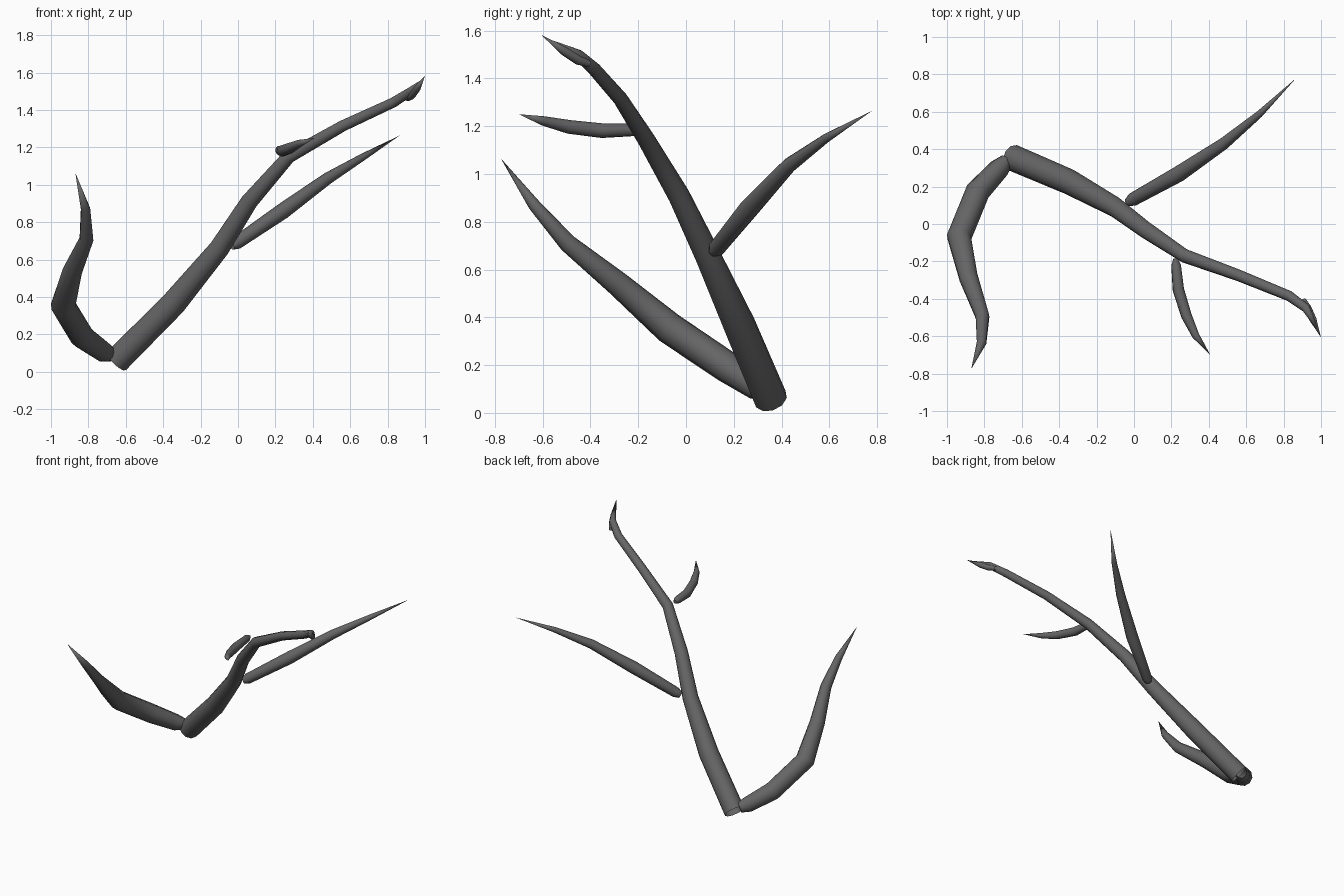
import bpy, bmesh, math
from mathutils import Vector

SIDES = 10

# Dark grey horn
horn = bpy.data.materials.new("dark_horn")
horn.diffuse_color = (0.13, 0.13, 0.13, 1)


def tine(name, pts):
    """Tapered open-based tube through (x, y, z, radius); the last point is the tip."""
    pos = [Vector(p[:3]) for p in pts]
    bm = bmesh.new()
    rings, ref = [], None
    for i, p in enumerate(pos[:-1]):
        t = (pos[i + 1] - p).normalized()
        if i:
            t = (t + (p - pos[i - 1]).normalized()).normalized()
        # carry the previous frame along to avoid twisting
        ref = t.orthogonal() if ref is None else ref - t * ref.dot(t)
        ref.normalize()
        side = t.cross(ref)
        r = pts[i][3]
        ring = []
        for k in range(SIDES):
            a = 2 * math.pi * k / SIDES
            ring.append(bm.verts.new(p + r * (math.cos(a) * ref + math.sin(a) * side)))
        rings.append(ring)
    for a, b in zip(rings, rings[1:]):
        for k in range(SIDES):
            n = (k + 1) % SIDES
            bm.faces.new((a[k], a[n], b[n], b[k]))
    tip = bm.verts.new(pos[-1])
    for k in range(SIDES):
        bm.faces.new((rings[-1][k], rings[-1][(k + 1) % SIDES], tip))
    me = bpy.data.meshes.new(name)
    bm.to_mesh(me)
    bm.free()
    me.materials.append(horn)
    ob = bpy.data.objects.new(name, me)
    bpy.context.collection.objects.link(ob)
    bpy.ops.object.select_all(action='DESELECT')
    ob.select_set(True)
    bpy.context.view_layer.objects.active = ob
    bpy.ops.object.shade_smooth_by_angle(angle=math.radians(40))
    return ob


# Main antler beam
tine("main_beam", [
    (-0.65, 0.355, 0.058, 0.071), (-0.345, 0.225, 0.365, 0.068),
    (-0.10, 0.09, 0.66, 0.054), (0.06, -0.03, 0.91, 0.046),
    (0.27, -0.17, 1.15, 0.037), (0.56, -0.275, 1.315, 0.031),
    (0.83, -0.385, 1.44, 0.028), (0.92, -0.45, 1.497, 0.024),
    (0.995, -0.59, 1.57, 0)])

# Long tine curling from the base
tine("brow_tine", [
    (-0.68, 0.34, 0.09, 0.038), (-0.72, 0.298, 0.108, 0.056),
    (-0.835, 0.175, 0.19, 0.066),
    (-0.935, -0.07, 0.355, 0.067), (-0.885, -0.285, 0.54, 0.052),
    (-0.81, -0.495, 0.71, 0.038), (-0.815, -0.635, 0.87, 0.026),
    (-0.87, -0.775, 1.065, 0)])

# Straight tine toward the back right, rounded at its base
tine("back_tine", [
    (-0.035, 0.115, 0.672, 0.022), (-0.008, 0.13, 0.69, 0.036),
    (0.24, 0.268, 0.86, 0.043),
    (0.48, 0.43, 1.035, 0.032), (0.67, 0.587, 1.15, 0.019),
    (0.865, 0.778, 1.264, 0)])

# Short tine toward the front
tine("front_tine", [
    (0.222, -0.185, 1.185, 0.012), (0.225, -0.22, 1.184, 0.026),
    (0.237, -0.35, 1.181, 0.031),
    (0.28, -0.49, 1.197, 0.029), (0.33, -0.597, 1.222, 0.02),
    (0.408, -0.7, 1.25, 0)])

# Tiny tine at the tip of the beam
tine("tip_tine", [
    (0.905, -0.405, 1.46, 0.014), (0.928, -0.45, 1.477, 0.021),
    (0.957, -0.51, 1.515, 0.019), (0.999, -0.605, 1.581, 0)])
